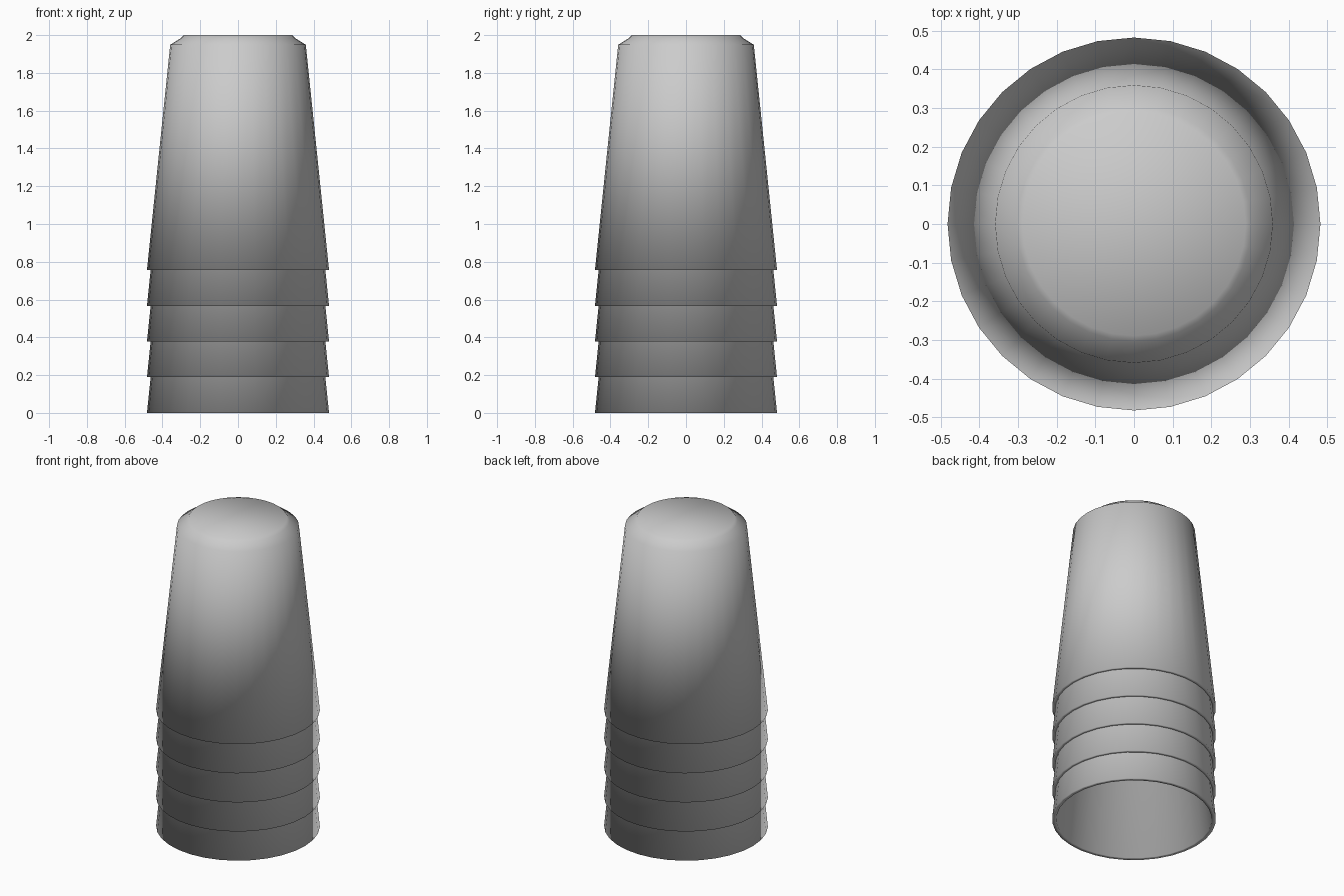
import bpy, bmesh, math

if "Cube" in bpy.data.objects:
    bpy.data.objects.remove(bpy.data.objects["Cube"])

SIDES = 32
CUPS = 5
STEP = 0.189          # height offset between nested cups

# Upside-down cup profile (radius, height): inner base, inner wall, lip, outer wall, stepped base
PROFILE = [(0.335, 1.18), (0.457, 0.0), (0.482, 0.0),
           (0.359, 1.193), (0.303, 1.228), (0.289, 1.244)]


def cup_mesh():
    bm = bmesh.new()
    rings = []
    for r, z in PROFILE:
        rings.append([bm.verts.new((r * math.cos(2 * math.pi * i / SIDES),
                                    r * math.sin(2 * math.pi * i / SIDES), z))
                      for i in range(SIDES)])
    for a, b in zip(rings, rings[1:]):
        for i in range(SIDES):
            j = (i + 1) % SIDES
            bm.faces.new((a[i], a[j], b[j], b[i]))
    # close the inner and outer base
    bm.faces.new(rings[-1])
    bm.faces.new(rings[0][::-1])
    bmesh.ops.recalc_face_normals(bm, faces=bm.faces[:])
    for f in bm.faces:
        f.smooth = True
    mesh = bpy.data.meshes.new("cup")
    bm.to_mesh(mesh)
    bm.free()
    return mesh


# Stack of nested cups sharing one mesh
mesh = cup_mesh()
for k in range(CUPS):
    cup = bpy.data.objects.new(f"cup_{k + 1}", mesh)
    cup.location.z = k * STEP
    bpy.context.collection.objects.link(cup)
